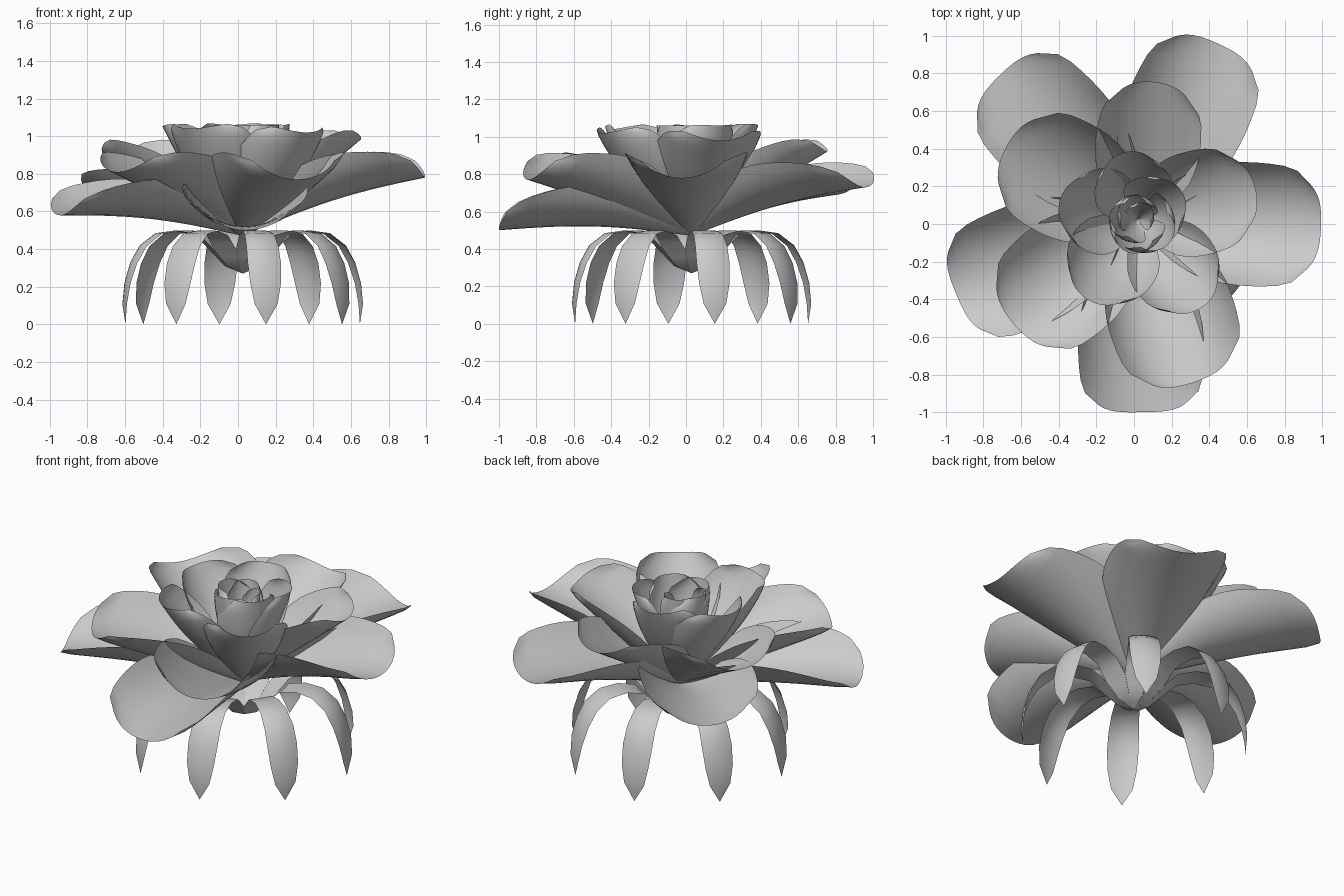
import bpy, bmesh, math
from math import sin, cos, pi, radians

cube = bpy.data.objects.get("Cube")
if cube:
    bpy.data.objects.remove(cube, do_unlink=True)

CX, CY = 0.025, 0.03

grey = bpy.data.materials.new("plain_grey")
grey.use_nodes = True
tone = (0.6, 0.6, 0.6, 1)
grey.diffuse_color = tone
grey.node_tree.nodes["Principled BSDF"].inputs["Base Color"].default_value = tone


def interp(points, t):
    """Linear interpolation through (t, value) points."""
    for (t0, a), (t1, b) in zip(points, points[1:]):
        if t <= t1:
            return a + (b - a) * (t - t0) / (t1 - t0)
    return points[-1][1]


def sheet(name, func, rows, cols, angle):
    """Curved sheet: func(t, s) gives radial, sideways and height."""
    bm = bmesh.new()
    ca, sa = cos(angle), sin(angle)
    grid = []
    for i in range(rows + 1):
        row = []
        for j in range(cols + 1):
            r, w, z = func(i / rows, 2 * j / cols - 1)
            row.append(bm.verts.new((CX + r * ca - w * sa, CY + r * sa + w * ca, z)))
        grid.append(row)
    for i in range(rows):
        for j in range(cols):
            bm.faces.new((grid[i][j], grid[i + 1][j], grid[i + 1][j + 1], grid[i][j + 1]))
    bmesh.ops.remove_doubles(bm, verts=bm.verts, dist=0.0005)
    for f in bm.faces:
        f.smooth = True
    mesh = bpy.data.meshes.new(name)
    bm.to_mesh(mesh)
    bm.free()
    mesh.materials.append(grey)
    obj = bpy.data.objects.new(name, mesh)
    bpy.context.collection.objects.link(obj)


# Petals: one spiral from the low outer petals to the upright heart
WIDTH = [(0, 0.12), (0.15, 0.42), (0.3, 0.7), (0.45, 0.9), (0.6, 0.99),
         (0.75, 1), (0.88, 0.96), (0.96, 0.86), (1, 0.68)]


def petal(reach, tip, half, arc, flare, bulge, hump):
    base = 0.47

    def mid(t):
        wave = sin(pi * t)
        return reach * (t + bulge * wave), base + (tip - base) * t + hump * wave

    def func(t, s):
        t_eff = t * (1 - 0.045 * abs(s) ** 3)
        r, z = mid(t_eff)
        r2, z2 = mid(t_eff + 0.01)
        dr, dz = r2 - r, z2 - z
        length = math.hypot(dr, dz)
        # the cup opens out towards the tip
        bend = arc - flare * t * t
        rho = half * interp(WIDTH, t) / sin(min(bend, pi / 2))
        lift = rho * (1 - cos(s * bend))
        return r - lift * dz / length, rho * sin(s * bend), z + lift * dr / length
    return func


# reach, tip height, half width, cross arc at the base
PETALS = [
    (1.03, 0.50, 0.335, 1.4), (1.05, 0.58, 0.33, 1.35), (1.06, 0.69, 0.33, 1.3),
    (1.02, 0.73, 0.33, 1.35), (0.97, 0.78, 0.33, 1.45),
    (0.92, 0.77, 0.34, 1.5), (0.87, 0.81, 0.33, 1.4), (0.80, 0.89, 0.32, 1.45),
    (0.73, 0.92, 0.28, 1.45), (0.64, 0.98, 0.28, 1.45),
    (0.58, 1.02, 0.24, 1.4), (0.51, 1.04, 0.25, 1.4), (0.43, 1.05, 0.23, 1.4),
    (0.36, 1.06, 0.21, 1.45), (0.27, 1.06, 0.19, 1.5),
    (0.21, 1.06, 0.17, 1.6), (0.19, 1.06, 0.15, 1.6), (0.16, 1.06, 0.13, 1.7),
    (0.13, 1.05, 0.11, 1.7), (0.09, 1.03, 0.08, 1.7),
]
# layer name, opening of the cup, outward bulge, upward hump
LAYERS = [("outer", 0.6, 0.0, 0.035), ("middle", 0.55, 0.02, 0.01),
          ("inner", 0.35, 0.1, 0.0), ("heart", 0.1, 0.2, 0.0)]
for n, shape in enumerate(PETALS):
    layer, *bends = LAYERS[n // 5]
    sheet(f"{layer}_petal_{n % 5 + 1}", petal(*shape, *bends),
          14, 14, radians(271 - 68.5 * n))


# Sepals: eight lobes sharing a pointed cup, arching over and hanging down
ARCH_R = [(0, 0), (0.1, 0.09), (0.2, 0.17), (0.3, 0.25), (0.4, 0.36), (0.5, 0.47),
          (0.6, 0.555), (0.7, 0.605), (0.8, 0.635), (0.9, 0.645), (1, 0.635)]
ARCH_Z = [(0, 0.27), (0.1, 0.31), (0.2, 0.4), (0.3, 0.475), (0.4, 0.5), (0.5, 0.485),
          (0.6, 0.42), (0.7, 0.33), (0.8, 0.22), (0.9, 0.11), (1, 0)]
LOBE = [(0, 0), (0.1, 0.037), (0.2, 0.07), (0.3, 0.068), (0.4, 0.072), (0.6, 0.087),
        (0.7, 0.09), (0.8, 0.083), (0.9, 0.062), (1, 0)]


def sepal(t, s):
    curl = 0.035 * s * s * min(1, max(0, (t - 0.2) * 2)) * (1 - t)
    return (interp(ARCH_R, t) - curl * 1.5, s * interp(LOBE, t),
            interp(ARCH_Z, t) - curl * 0.4)


for k in range(8):
    sheet(f"sepal_{k + 1}", sepal, 20, 6, radians(11.25 + 45 * k))
